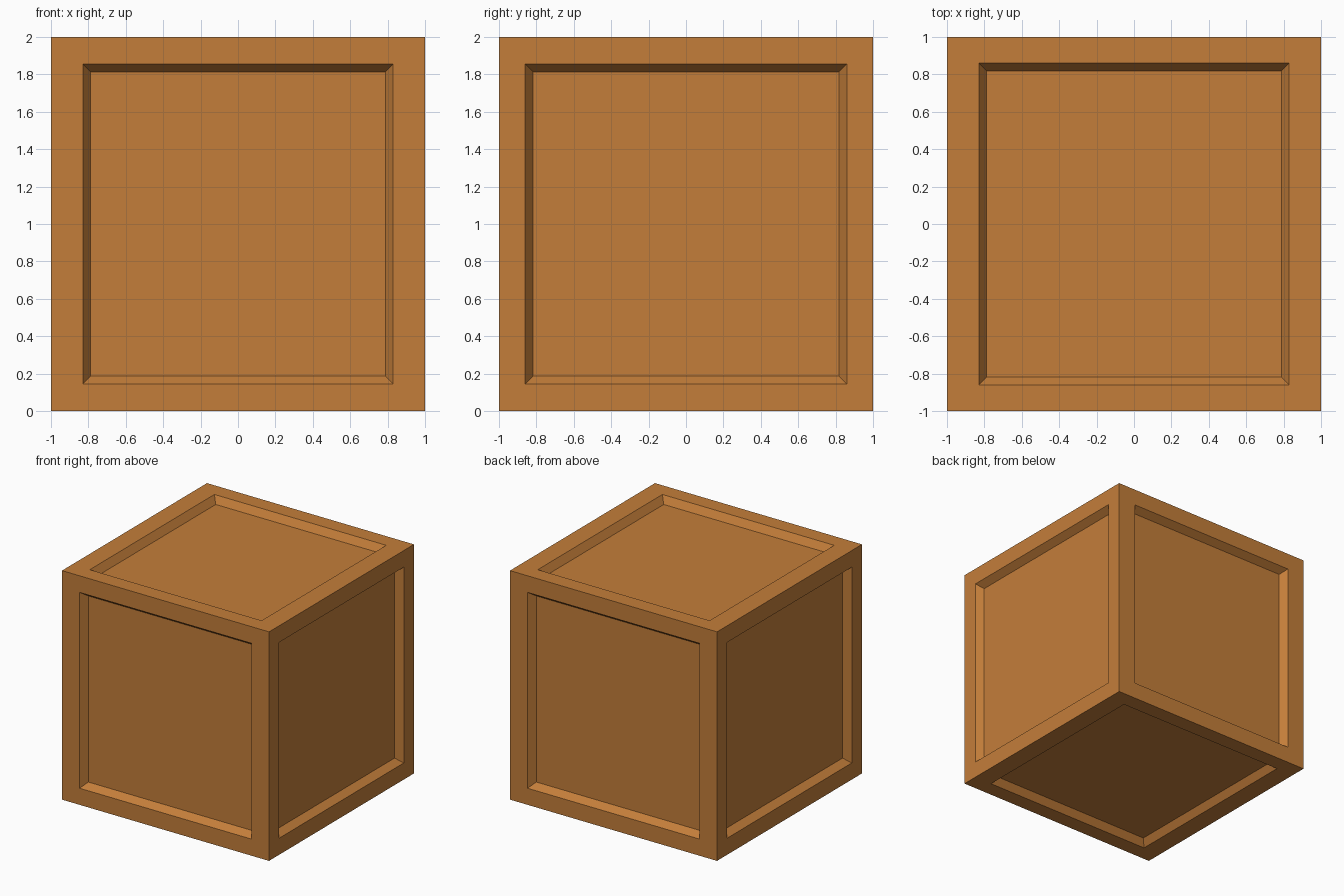
import bpy, bmesh

if "Cube" in bpy.data.objects:
    bpy.data.objects.remove(bpy.data.objects["Cube"])

# Wood colour
wood = bpy.data.materials.new("orange_brown_wood")
wood.diffuse_color = (0.55, 0.208, 0.042, 1)
wood.use_nodes = True
wood.node_tree.nodes["Principled BSDF"].inputs["Base Color"].default_value = wood.diffuse_color

# Crate body: a 2 unit cube
bm = bmesh.new()
bmesh.ops.create_cube(bm, size=2.0)

# Recessed panel on every side: flat frame, then a sloped step inwards
OPENING = (0.83, 0.86, 0.855)   # half-size of the panel opening along x, y, z
STEP = 0.06                     # width and depth of the sloped step
for face in list(bm.faces):
    normal = face.normal.copy()
    axis = max(range(3), key=lambda i: abs(normal[i]))
    bmesh.ops.inset_individual(bm, faces=[face], thickness=0.1)
    for v in face.verts:
        for i in range(3):
            if i != axis:
                v.co[i] = OPENING[i] if v.co[i] > 0 else -OPENING[i]
    bmesh.ops.inset_individual(bm, faces=[face], thickness=STEP)
    for v in face.verts:
        v.co -= normal * STEP

# Stand the crate on the ground
bmesh.ops.translate(bm, verts=bm.verts, vec=(0, 0, 1))
bm.normal_update()

mesh = bpy.data.meshes.new("crate")
bm.to_mesh(mesh)
bm.free()
mesh.materials.append(wood)
bpy.context.collection.objects.link(bpy.data.objects.new("crate", mesh))
